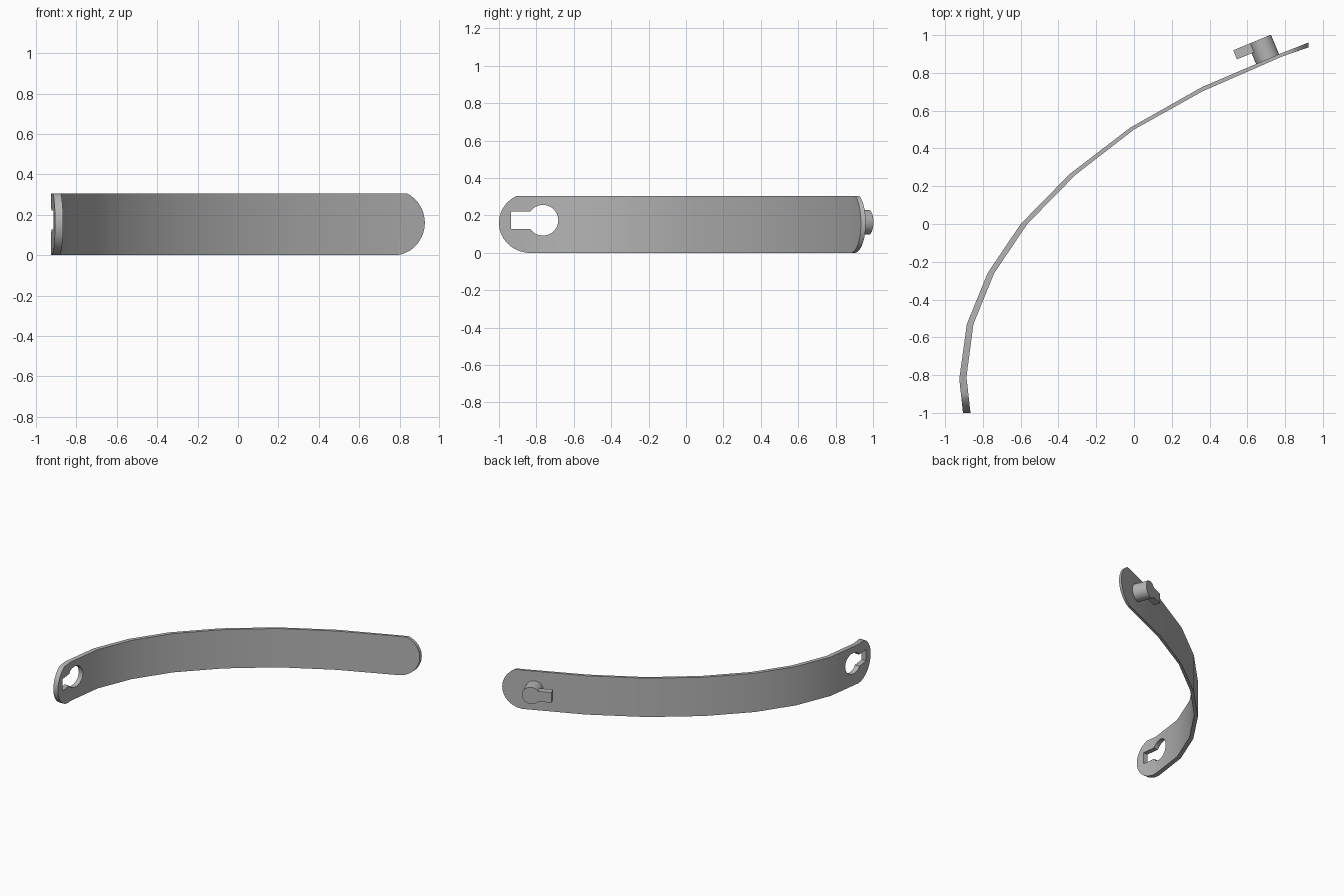
import bpy, bmesh
from math import cos, sin, pi, radians
from mathutils import Matrix, Vector

if "Cube" in bpy.data.objects:
    bpy.data.objects.remove(bpy.data.objects["Cube"])

grey = bpy.data.materials.new("satin_grey")
grey.use_nodes = True
grey.diffuse_color = (0.46, 0.46, 0.46, 1)
grey.node_tree.nodes["Principled BSDF"].inputs["Base Color"].default_value = (0.46, 0.46, 0.46, 1)


def prism(name, points, direction):
    """Extrude a closed 3D outline along a direction."""
    bm = bmesh.new()
    face = bm.faces.new([bm.verts.new(p) for p in points])
    new = bmesh.ops.extrude_face_region(bm, geom=[face])["geom"]
    bmesh.ops.translate(bm, vec=Vector(direction),
                        verts=[v for v in new if isinstance(v, bmesh.types.BMVert)])
    bmesh.ops.recalc_face_normals(bm, faces=bm.faces)
    mesh = bpy.data.meshes.new(name)
    bm.to_mesh(mesh)
    bm.free()
    obj = bpy.data.objects.new(name, mesh)
    mesh.materials.append(grey)
    bpy.context.collection.objects.link(obj)
    return obj


def select(obj):
    bpy.ops.object.select_all(action="DESELECT")
    obj.select_set(True)
    bpy.context.view_layer.objects.active = obj


def cut(obj, cutter, operation):
    """Apply a boolean and discard the cutter."""
    cutter.hide_render = True
    mod = obj.modifiers.new(operation, "BOOLEAN")
    mod.operation, mod.object, mod.solver = operation, cutter, "EXACT"
    select(obj)
    bpy.ops.object.modifier_apply(modifier=mod.name)
    bpy.data.objects.remove(cutter)


def circle(u, v, r, n=40):
    return [(u + r * cos(2 * pi * i / n), v + r * sin(2 * pi * i / n)) for i in range(n)]


def rounded_end(centre, reach, far, n=28):
    """Strip outline: half ellipse at one end, square at the other."""
    arc = [(centre + reach * cos(a), 0.16 + 0.161 * sin(a))
           for a in (-pi / 2 + pi * i / n for i in range(n + 1))]
    return arc + [(far, 0.321), (far, -0.001)]


# Curved tapering strap
outer = [(-0.90, -1.05), (-0.925, -0.82), (-0.885, -0.53), (-0.775, -0.26), (-0.60, 0.0),
         (-0.34, 0.265), (-0.02, 0.51), (0.36, 0.725), (0.775, 0.902), (0.95, 0.971)]
inner = [(-0.86, -1.05), (-0.887, -0.81), (-0.85, -0.53), (-0.74, -0.26), (-0.565, 0.0),
         (-0.31, 0.26), (0.0, 0.50), (0.362, 0.702), (0.785, 0.887), (0.95, 0.944)]
strap = prism("strap", [(x, y, 0) for x, y in outer + inner[::-1]], (0, 0, 0.305))

# Round both ends
cut(strap, prism("round_cutter", [(-2, y, z) for y, z in rounded_end(-0.83, -0.17, 2)],
                 (4, 0, 0)), "INTERSECT")
cut(strap, prism("round_cutter", [(x, -2, z) for x, z in rounded_end(0.77, 0.155, -2)],
                 (0, 4, 0)), "INTERSECT")

# Keyhole: round opening plus slot
cut(strap, prism("hole_cutter", [(-1.1, y, z) for y, z in circle(-0.765, 0.174, 0.082)],
                 (0.5, 0, 0)), "DIFFERENCE")
slot = [(-0.935, 0.128), (-0.77, 0.128), (-0.77, 0.22), (-0.935, 0.22)]
cut(strap, prism("slot_cutter", [(-1.1, y, z) for y, z in slot], (0.5, 0, 0)), "DIFFERENCE")

# Locking peg and its side tab, standing square to the strap
frame = Matrix.Translation((0.664, 0.977, 0.163)) @ Matrix.Rotation(radians(22.5), 4, "Z")
peg = prism("peg", [(x, 0, z) for x, z in circle(0, 0, 0.066)], (0, -0.122, 0))
tab = prism("peg_tab", [(-0.15, 0, -0.04), (-0.03, 0, -0.04), (-0.03, 0, 0.04), (-0.15, 0, 0.04)],
            (0, -0.052, 0))
for part in (peg, tab):
    part.data.transform(frame)
cut(peg, tab, "UNION")

for part in (strap, peg):
    select(part)
    bpy.ops.object.shade_smooth_by_angle(angle=radians(30))
